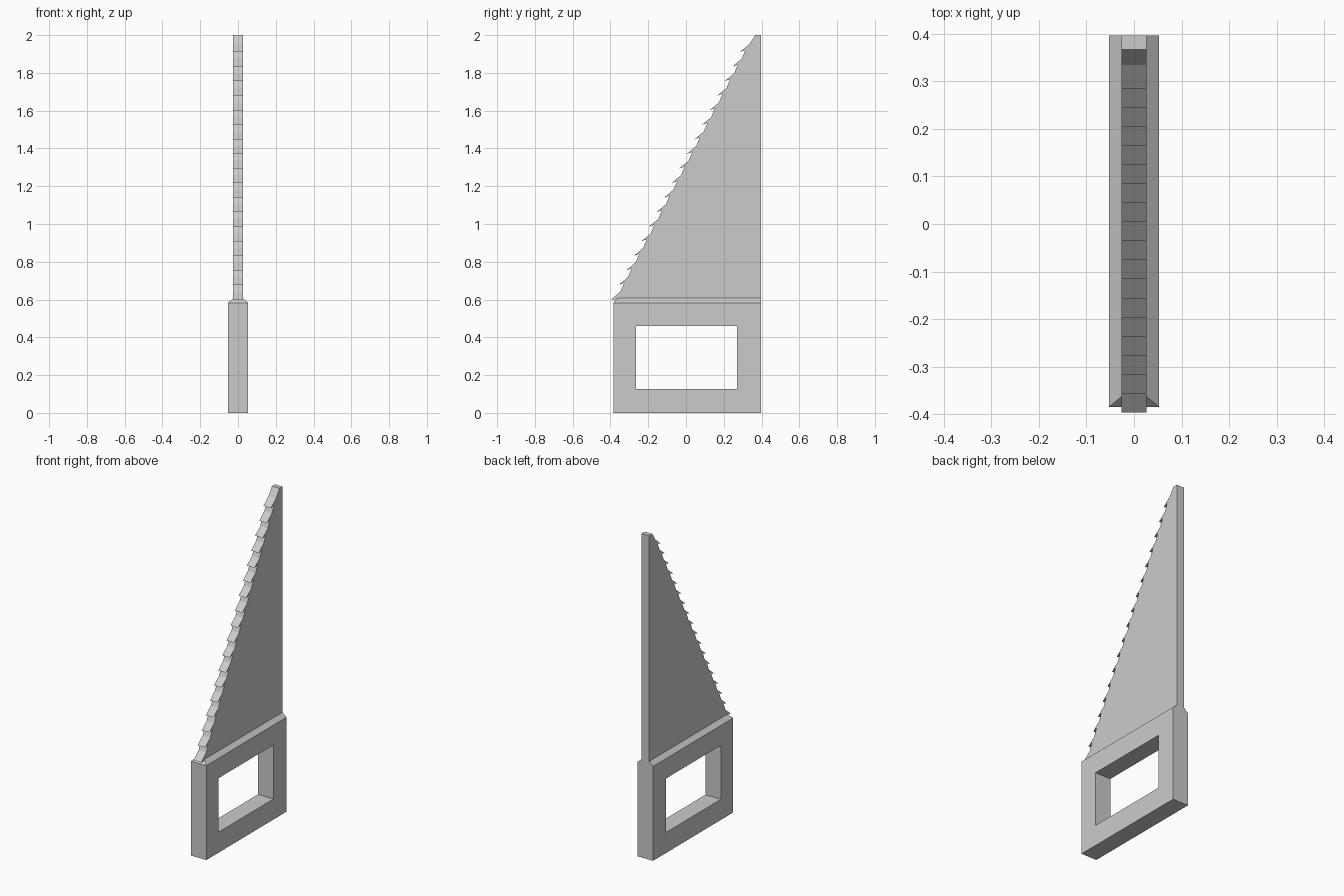
import bpy, bmesh

if "Cube" in bpy.data.objects:
    bpy.data.objects.remove(bpy.data.objects["Cube"])

BACK = 0.397          # flush rear edge of blade and handle
BLADE_X = 0.026       # blade half thickness
GRIP_X = 0.053        # handle half thickness


def finish(name, bm):
    bmesh.ops.recalc_face_normals(bm, faces=bm.faces[:])
    mesh = bpy.data.meshes.new(name)
    bm.to_mesh(mesh)
    bm.free()
    ob = bpy.data.objects.new(name, mesh)
    bpy.context.collection.objects.link(ob)
    return ob


def loop(bm, x, pts):
    return [bm.verts.new((x, y, z)) for y, z in pts]


def bridge(bm, a, b, skip=()):
    n = len(a)
    for i in range(n):
        if i not in skip:
            j = (i + 1) % n
            bm.faces.new((a[i], a[j], b[j], b[i]))


# Toothed blade: each tooth is a tip, a knee and an undercut valley
teeth = 18
first, last = (-BACK, 0.60), (0.285, 1.91)
profile = []
for i in range(teeth):
    t = i / (teeth - 1)
    y = first[0] + (last[0] - first[0]) * t
    z = first[1] + (last[1] - first[1]) * t
    profile += [(y, z), (y + 0.05, z + 0.042)]
    if i < teeth - 1:
        profile.append((y + 0.069, z + 0.088))
profile += [(0.367, 2.0), (BACK, 2.0), (BACK, 0.60)]

bm = bmesh.new()
left, right = loop(bm, -BLADE_X, profile), loop(bm, BLADE_X, profile)
bm.faces.new(left)
bm.faces.new(right)
bridge(bm, left, right)
finish("blade", bm)

# Handle: rectangular frame with a chamfered top meeting the blade
outer = [(-0.385, 0), (BACK, 0), (BACK, 0.583), (-0.385, 0.583)]
inner = [(-0.265, 0.127), (0.27, 0.127), (0.27, 0.46), (-0.265, 0.46)]
bm = bmesh.new()
lo, ro = loop(bm, -GRIP_X, outer), loop(bm, GRIP_X, outer)
li, ri = loop(bm, -GRIP_X, inner), loop(bm, GRIP_X, inner)
bridge(bm, lo, li)
bridge(bm, ro, ri)
bridge(bm, li, ri)
bridge(bm, lo, ro, skip=(2,))
rim = [lo[3], ro[3], ro[2], lo[2]]
top = [bm.verts.new((x, y, 0.607)) for x, y in
       ((-BLADE_X, -0.363), (BLADE_X, -0.363), (BLADE_X, BACK), (-BLADE_X, BACK))]
bridge(bm, rim, top)
bm.faces.new(top)
finish("handle", bm)
